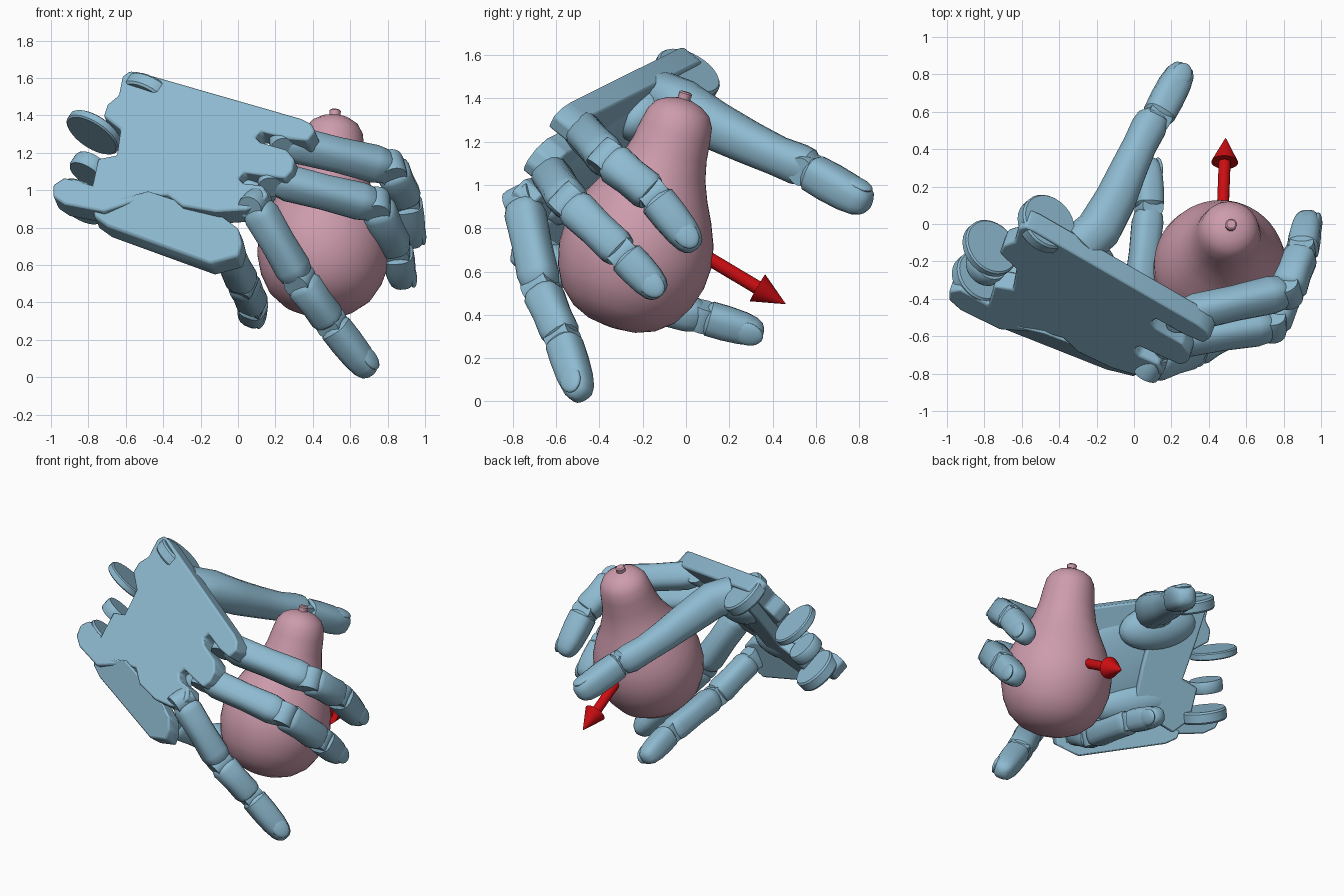
import bpy, bmesh, math
from mathutils import Vector as V

if "Cube" in bpy.data.objects:
    bpy.data.objects.remove(bpy.data.objects["Cube"])


def material(name, rgb):
    m = bpy.data.materials.new(name)
    m.use_nodes = True
    m.diffuse_color = (*rgb, 1)
    m.node_tree.nodes["Principled BSDF"].inputs["Base Color"].default_value = (*rgb, 1)
    return m


BLUE = material("steel_blue", (0.27, 0.49, 0.63))
PINK = material("dusty_pink", (0.61, 0.33, 0.41))
RED = material("signal_red", (0.60, 0.004, 0.006))
PALM_N = V((0.26, 0.753, -0.605)).normalized()    # points out of the palm
ACROSS = V((0.5, 0.43, 0.75)).normalized()        # little side to index side


def finish(bm, name, mat, bevel=0.0):
    bmesh.ops.recalc_face_normals(bm, faces=bm.faces)
    mesh = bpy.data.meshes.new(name)
    bm.to_mesh(mesh)
    bm.free()
    ob = bpy.data.objects.new(name, mesh)
    bpy.context.collection.objects.link(ob)
    mesh.materials.append(mat)
    if bevel:
        mod = ob.modifiers.new("rounded_edges", "BEVEL")
        mod.width, mod.segments, mod.limit_method = bevel, 2, "ANGLE"
    bpy.ops.object.select_all(action="DESELECT")
    ob.select_set(True)
    bpy.context.view_layer.objects.active = ob
    bpy.ops.object.shade_smooth_by_angle(angle=math.radians(35))
    return ob


def loft(name, mat, rings, dorsal, sides=16, power=1.0):
    """Skin rings given as (centre, direction, radius); power < 1 squares the section."""
    bm, loops = bmesh.new(), []
    for c, d, r in rings:
        d = V(d).normalized()
        side = d.cross(V(dorsal)).normalized()
        up = side.cross(d)
        loop = []
        for i in range(sides):
            a = math.tau * (i + 0.5) / sides
            u, w = math.cos(a), math.sin(a)
            u, w = (math.copysign(abs(k) ** power, k) for k in (u, w))
            loop.append(bm.verts.new(V(c) + r * (u * side + w * up)))
        loops.append(loop)
    for a, b in zip(loops, loops[1:]):
        for i in range(sides):
            j = (i + 1) % sides
            bm.faces.new((a[i], a[j], b[j], b[i]))
    bm.faces.new(loops[0])
    bm.faces.new(loops[-1])
    return finish(bm, name, mat)


def lathe(name, mat, start, end, profile, sides=32):
    start, end = V(start), V(end)
    rings = [(start.lerp(end, t), end - start, r) for t, r in profile]
    return loft(name, mat, rings, (1, 0.1, 0), sides)


def disc(name, centre, axis, radius, thick):
    h = V(axis).normalized() * thick / 2
    c = V(centre)
    return lathe(name, BLUE, c - h, c + h,
                 [(0, radius * .94), (.15, radius), (.85, radius), (1, radius * .94)], 28)


def ellipsoid(name, centre, along, dorsal, size):
    bm = bmesh.new()
    bmesh.ops.create_uvsphere(bm, u_segments=24, v_segments=14, radius=1)
    x = V(along).normalized()
    y = V(dorsal).cross(x).normalized()
    z = x.cross(y)
    for v in bm.verts:
        p = v.co
        v.co = V(centre) + x * p.x * size[0] + y * p.y * size[1] + z * p.z * size[2]
    return finish(bm, name, BLUE)


def plate(name, outline, plane, thick):
    """Outline in x and z, laid on the sloping plane y = a + b*x + c*z."""
    a, b, c = plane
    bm = bmesh.new()
    face = bm.faces.new([bm.verts.new((x, a + b * x + c * z, z)) for x, z in outline])
    out = bmesh.ops.extrude_face_region(bm, geom=[face])
    bmesh.ops.translate(bm, vec=PALM_N * thick,
                        verts=[g for g in out["geom"] if isinstance(g, bmesh.types.BMVert)])
    return finish(bm, name, BLUE, 0.012)


PHALANX = [(0, .6), (.05, .86), (.14, 1), (.5, .95), (.85, 1), (.95, .9), (1, .66)]
FINGERTIP = [(0, .7), (.08, .97), (.35, 1), (.65, .96), (.84, .84), (.94, .64), (.985, .38), (1, .1)]


def finger(name, joints, radii, dorsal):
    joints = [V(j) for j in joints]
    last = len(joints) - 2
    for k, (p, q) in enumerate(zip(joints, joints[1:])):
        d = q - p
        shape = FINGERTIP if k == last else PHALANX
        rings = [(p + d * (0.02 + 0.97 * t), d, s * (radii[k] * (1 - t) + radii[k + 1] * t))
                 for t, s in shape]
        part = ("proximal", "middle", "distal")[k]
        loft(f"{name}_{part}_segment", BLUE, rings, dorsal, 16, 0.72)
        # hinge pin at the start of the segment
        disc(f"{name}_{part}_hinge", p, d.cross(V(dorsal)), radii[k] * .8, radii[k] * 1.5)
    d = joints[-1] - joints[-2]
    side = d.cross(V(dorsal)).normalized()
    up = side.cross(d).normalized()
    ellipsoid(f"{name}_nail", joints[-2] + d * .74 + up * radii[-1] * .74, d, up,
              (.075, .055, .022))


# Palm: thick back plate with knuckle lobes and slots
PALM_PLANE = (-1.53, -0.345, 0.803)
plate("palm_back", [
    (-.64, 1.51), (-.62, 1.61), (-.58, 1.64), (-.53, 1.635), (.34, 1.385), (.39, 1.36), (.41, 1.32),
    (.37, 1.27), (.27, 1.28), (.12, 1.32), (.09, 1.29), (.12, 1.26), (.26, 1.22),
    (.30, 1.17), (.29, 1.11), (.25, 1.07), (.16, 1.08), (.03, 1.10), (.0, 1.07), (.03, 1.04),
    (.13, 1.03), (.16, .98), (.12, .93), (.04, .90), (-.12, .89), (-.30, .92),
    (-.38, .98), (-.48, .97), (-.72, .89), (-.93, .93), (-.99, .97), (-.99, 1.03),
    (-.93, 1.07), (-.78, 1.03), (-.75, 1.17), (-.65, 1.19), (-.63, 1.33), (-.72, 1.40),
    (-.70, 1.46)], PALM_PLANE, 0.12)
plate("wrist_block", [
    (-.59, 1.61), (-.30, 1.54), (-.36, 1.22), (-.42, 1.0), (-.72, .91), (-.79, .99), (-.75, 1.16),
    (-.64, 1.19), (-.62, 1.40)], PALM_PLANE, 0.19)
plate("little_metacarpal_plate", [
    (-.78, .92), (-.48, 1.0), (-.30, .94), (-.08, .86), (.0, .80), (.02, .72), (.0, .65),
    (-.15, .61), (-.70, .81), (-.77, .86)], (-.972, -.309, .239), 0.11)


# Fleshy inner side of the palm
def on_palm(x, z, depth):
    a, b, c = PALM_PLANE
    return V((x, a + b * x + c * z, z)) + PALM_N * depth


ALONG = PALM_N.cross(ACROSS)
ellipsoid("palm_pad", on_palm(-.25, 1.20, .10), ALONG, PALM_N, (.42, .28, .055))
ellipsoid("thumb_mound", on_palm(-.36, 1.43, .15), ALONG, PALM_N, (.26, .15, .12))
ellipsoid("little_mound", on_palm(-.44, 1.02, .11), ALONG, PALM_N, (.34, .12, .09))

# Wrist hinge ears
for label, c, r, t in (("index_side", (-.47, 0, 1.50), .16, .08),
                       ("centre", (-.77, -.13, 1.31), .16, .05),
                       ("lower", (-.79, -.22, 1.11), .11, .08),
                       ("little_side", (-.83, -.29, .94), .15, .08)):
    disc(f"wrist_ear_{label}", c, ACROSS, r, t)

# Four fingers closing on the fruit
finger("index_finger", [(.24, -.49, 1.26), (.82, -.36, 1.12), (.90, -.15, .95), (.935, .05, .70)],
       (.09, .094, .088, .078), (.8, -.3, .5))
finger("middle_finger", [(.18, -.63, 1.06), (.74, -.54, .92), (.85, -.29, .68), (.885, -.11, .49)],
       (.09, .094, .088, .078), (.8, -.4, .4))
finger("ring_finger", [(.09, -.755, .93), (.33, -.67, .52), (.50, -.57, .29), (.72, -.48, .01)],
       (.09, .09, .085, .078), (.75, -.55, .35))
finger("little_finger", [(-.06, -.66, .68), (.03, -.38, .50), (.08, .08, .39), (.075, .36, .31)],
       (.08, .083, .08, .072), (.8, 0, -.35))

# Thumb: one smooth organic base and a separate tip
path = [(-.31, -.15, 1.37, .08), (-.27, -.10, 1.40, .12), (-.19, -.03, 1.37, .12),
        (-.10, .13, 1.275, .11), (-.03, .29, 1.195, .098), (.03, .42, 1.135, .09),
        (.08, .52, 1.095, .094), (.105, .57, 1.08, .084), (.115, .60, 1.07, .05)]
pts = [V(p[:3]) for p in path]
loft("thumb_base", BLUE, [(p, pts[min(i + 1, 8)] - pts[max(i - 1, 0)], path[i][3])
                          for i, p in enumerate(pts)], (.3, 0, .95), 16, 0.85)
finger("thumb", [(.12, .56, 1.07), (.27, .85, .905)], (.088, .09), (.35, .3, .9))

# Pear-shaped fruit with a stem
lathe("fruit", PINK, (.43, -.345, .345), (.52, .0, 1.395), [
    (0, .04), (.01, .12), (.04, .20), (.10, .277), (.18, .325), (.27, .352), (.36, .355),
    (.45, .334), (.54, .290), (.62, .242), (.70, .203), (.78, .180), (.86, .168), (.92, .155),
    (.96, .128), (.985, .085), (1, .03)], 48)
lathe("fruit_stem", PINK, (.515, -.02, 1.36), (.52, .0, 1.43),
      [(0, .03), (.7, .03), (.9, .032), (1, .024)], 12)

# Direction arrow
lathe("arrow_shaft", RED, (.465, -.18, .83), (.485, .34, .52), [(0, .032), (1, .032)], 20)
lathe("arrow_head", RED, (.485, .33, .525), (.49, .46, .45), [(0, .072), (1, .001)], 24)
